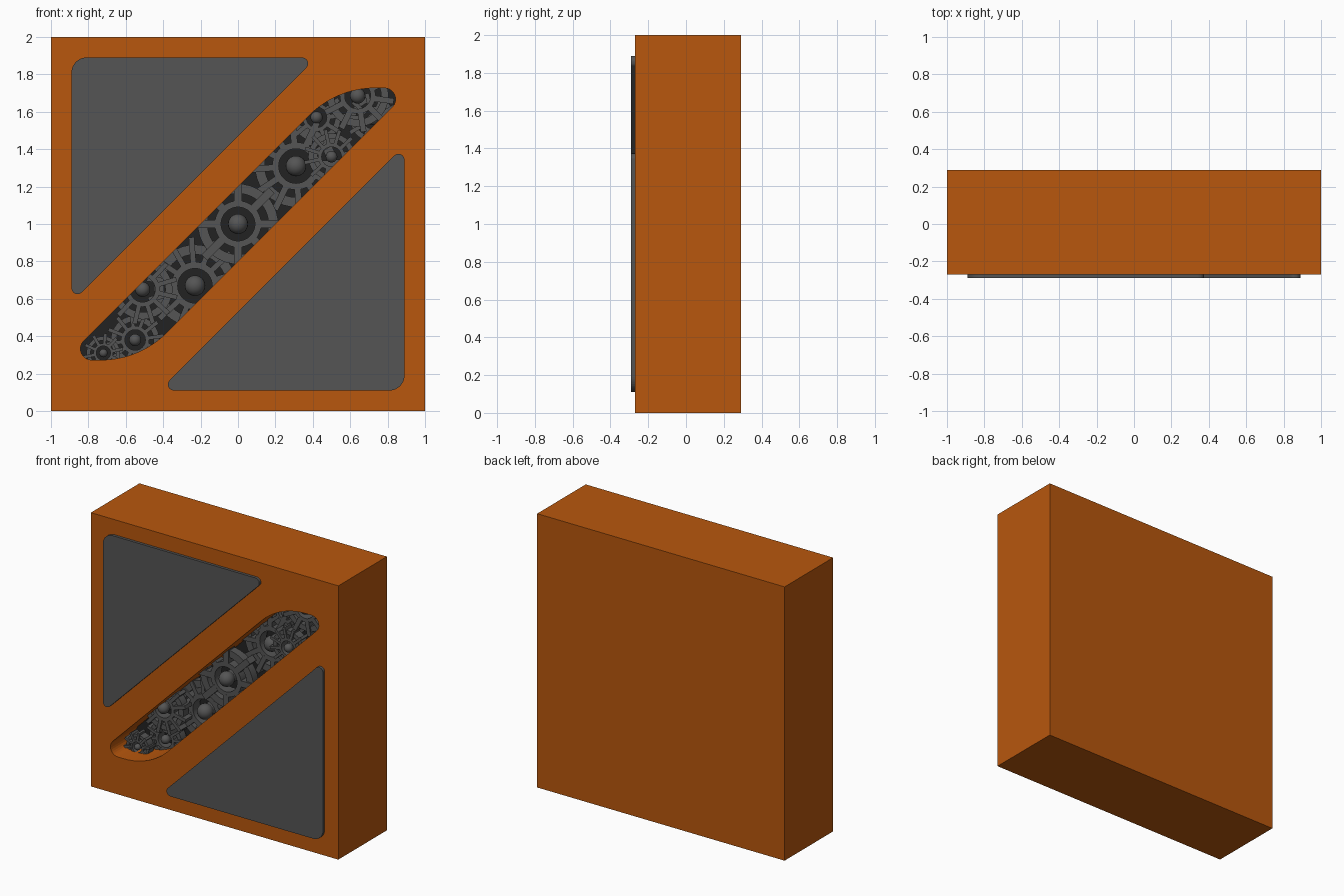
import bpy, bmesh, math
from mathutils import Vector, Matrix

if "Cube" in bpy.data.objects:
    bpy.data.objects.remove(bpy.data.objects["Cube"])


def material(name, rgb):
    m = bpy.data.materials.new(name)
    m.diffuse_color = (*rgb, 1)
    m.use_nodes = True
    m.node_tree.nodes["Principled BSDF"].inputs["Base Color"].default_value = m.diffuse_color
    return m


ORANGE = material("orange", (0.48, 0.095, 0.004))
GREY = material("dark_grey", (0.09, 0.09, 0.09))
BLACK = material("near_black", (0.016, 0.016, 0.016))


def finish(bm, name, mat):
    bmesh.ops.recalc_face_normals(bm, faces=bm.faces[:])
    me = bpy.data.meshes.new(name)
    bm.to_mesh(me)
    bm.free()
    ob = bpy.data.objects.new(name, me)
    bpy.context.collection.objects.link(ob)
    me.materials.append(mat)
    return ob


def rounded(corners, steps=10):
    """Outline from (x, z, radius) corners, each replaced by an arc."""
    out = []
    n = len(corners)
    for i, (x, z, r) in enumerate(corners):
        p = Vector((x, z))
        a = (Vector(corners[i - 1][:2]) - p).normalized()
        b = (Vector(corners[(i + 1) % n][:2]) - p).normalized()
        half = a.angle(b) / 2
        c = p + (a + b).normalized() * r / math.sin(half)
        t = r / math.tan(half)
        u, v = p + a * t - c, p + b * t - c
        for k in range(steps + 1):
            f = k / steps
            w = math.pi - 2 * half
            out.append(c + (u * math.sin((1 - f) * w) + v * math.sin(f * w)) / math.sin(w))
    return out


def plate(name, outline, y0, y1, mat):
    bm = bmesh.new()
    face = bm.faces.new([bm.verts.new((p[0], y0, p[1])) for p in outline])
    ext = bmesh.ops.extrude_face_region(bm, geom=[face])["geom"]
    bmesh.ops.translate(bm, vec=(0, y1 - y0, 0),
                        verts=[e for e in ext if isinstance(e, bmesh.types.BMVert)])
    return finish(bm, name, mat)


def ring(bm, r0, r1, y0, y1, n=40):
    loops = []
    for i in range(n):
        c, s = math.cos(math.tau * i / n), math.sin(math.tau * i / n)
        loops.append([bm.verts.new((r * c, y, r * s))
                      for r, y in ((r0, y0), (r1, y0), (r1, y1), (r0, y1))])
    for i in range(n):
        a, b = loops[i], loops[(i + 1) % n]
        for k in range(4):
            bm.faces.new((a[k], a[(k + 1) % 4], b[(k + 1) % 4], b[k]))


def gear(name, x, z, r, teeth, y, turn=0):
    bm = bmesh.new()
    # rim, hub collar
    ring(bm, 0.76 * r, r, y, y + 0.06)
    ring(bm, 0.42 * r, 0.58 * r, y - 0.01, y + 0.07)
    # spokes running through the rim as teeth
    w = min(0.045, 1.9 * r / teeth)
    for i in range(teeth):
        m = (Matrix.Rotation(turn + math.tau * i / teeth, 4, 'Y')
             @ Matrix.Translation((0.85 * r, y + 0.027, 0))
             @ Matrix.Diagonal((0.66 * r, 0.075, w, 1)))
        bmesh.ops.create_cube(bm, size=1, matrix=m)
    # centre ball and axle
    bmesh.ops.create_uvsphere(bm, u_segments=20, v_segments=12, radius=0.25 * r,
                              matrix=Matrix.Translation((0, y, 0)))
    bmesh.ops.create_cone(bm, cap_ends=True, segments=20, radius1=0.2 * r, radius2=0.2 * r,
                          depth=0.06 - y, matrix=Matrix.Translation((0, (y + 0.06) / 2, 0))
                          @ Matrix.Rotation(math.pi / 2, 4, 'X'))
    ob = finish(bm, name, GREY)
    ob.location = (x, 0, z)
    bpy.ops.object.select_all(action='DESELECT')
    ob.select_set(True)
    bpy.context.view_layer.objects.active = ob
    bpy.ops.object.shade_smooth_by_angle(angle=math.radians(35))


# block with diagonal window pocket
body = plate("body", [(-1, 0), (1, 0), (1, 2), (-1, 2)], -0.27, 0.29, ORANGE)
window = rounded([(0.527, 1.727, 0.5), (0.927, 1.727, 0.06),
                  (-0.527, 0.273, 0.5), (-0.927, 0.273, 0.06)])
cutter = plate("window_cutter", window, -0.4, 0.05, ORANGE)
cutter.hide_render = True
cutter.hide_set(True)
cut = body.modifiers.new("window", 'BOOLEAN')
cut.operation = 'DIFFERENCE'
cut.solver = 'EXACT'
cut.object = cutter
plate("pocket_floor", window, 0.03, 0.06, BLACK)

# raised triangular panels, point-mirrored about the centre
tri = rounded([(-0.89, 1.89, 0.08), (0.42, 1.89, 0.032), (-0.89, 0.58, 0.032)])
plate("upper_panel", tri, -0.29, -0.262, GREY)
plate("lower_panel", [(-p.x, 2 - p.y) for p in tri], -0.29, -0.262, GREY)

# gear train: x, z, rim radius, teeth, front y
FRONT, BACK = -0.13, -0.05
gears = [(0, 1, 0.215, 8, FRONT), (0.64, 1.685, 0.165, 10, FRONT),
         (0.50, 1.36, 0.125, 12, FRONT), (0.31, 1.31, 0.22, 12, BACK),
         (-0.23, 0.67, 0.22, 14, BACK), (-0.51, 0.65, 0.16, 12, FRONT),
         (-0.55, 0.38, 0.13, 12, BACK), (-0.72, 0.31, 0.09, 10, FRONT),
         (0.42, 1.57, 0.13, 10, BACK), (0.72, 1.56, 0.12, 10, BACK)]
for i, g in enumerate(gears):
    gear(f"gear_{i + 1}", *g, turn=0 if i == 0 else 0.15 * i)
